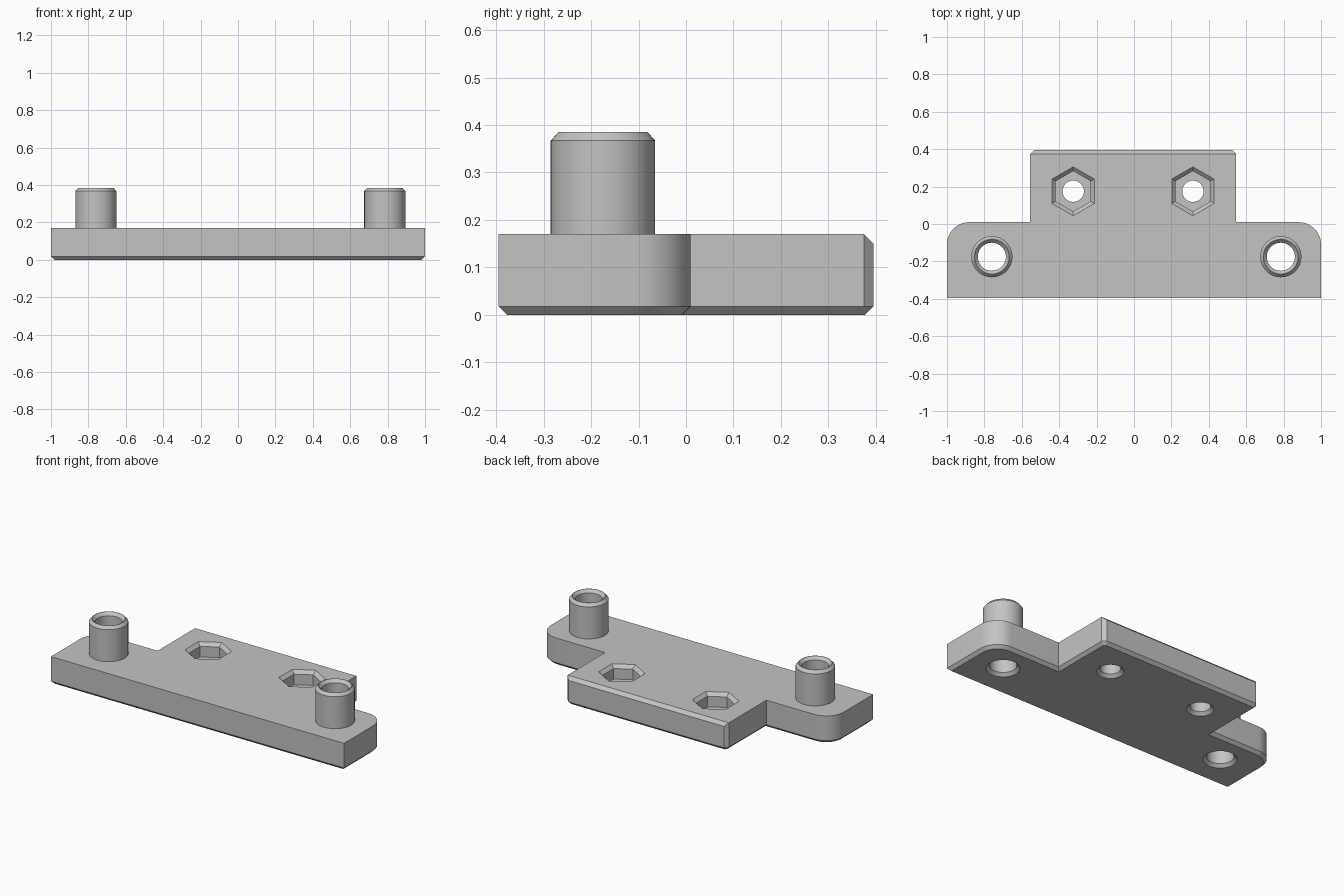
import bpy, bmesh, math
from mathutils import Vector

if "Cube" in bpy.data.objects:
    bpy.data.objects.remove(bpy.data.objects["Cube"])

grey = bpy.data.materials.new("light_grey")
grey.use_nodes = True
GREY = (0.55, 0.55, 0.55, 1)
grey.diffuse_color = GREY
grey.node_tree.nodes["Principled BSDF"].inputs["Base Color"].default_value = GREY

HEIGHT = 0.17
CHAMFER = 0.018
POSTS = [(-0.76, -0.175), (0.785, -0.175)]
NUTS = [(-0.325, 0.175), (0.315, 0.175)]


def finish(name, bm):
    bmesh.ops.recalc_face_normals(bm, faces=bm.faces)
    mesh = bpy.data.meshes.new(name)
    bm.to_mesh(mesh)
    bm.free()
    mesh.materials.append(grey)
    obj = bpy.data.objects.new(name, mesh)
    bpy.context.collection.objects.link(obj)
    return obj


def lathe(name, profile, centre, sides, ring=False):
    """Spin (radius, z) points; ring joins last to first, otherwise ends are capped."""
    bm = bmesh.new()
    rows = []
    for r, z in profile:
        angles = [2 * math.pi * i / sides + math.pi / 2 for i in range(sides)]
        rows.append([bm.verts.new((centre[0] + r * math.cos(a),
                                   centre[1] + r * math.sin(a), z)) for a in angles])
    pairs = list(zip(rows, rows[1:]))
    if ring:
        pairs.append((rows[-1], rows[0]))
    else:
        bm.faces.new(rows[0])
        bm.faces.new(rows[-1])
    for low, high in pairs:
        for i in range(sides):
            j = (i + 1) % sides
            bm.faces.new((low[i], low[j], high[j], high[i]))
    return finish(name, bm)


def smooth(obj):
    bpy.ops.object.select_all(action="DESELECT")
    obj.select_set(True)
    bpy.context.view_layer.objects.active = obj
    bpy.ops.object.shade_smooth_by_angle(angle=math.radians(25))


def arc(cx, cy, r, start, steps=12):
    angles = [math.radians(start + 90 * i / steps) for i in range(steps + 1)]
    return [(cx + r * math.cos(a), cy + r * math.sin(a)) for a in angles]


# Plate outline: long bar with rounded back corners and a tab with clipped corners
R, SHOULDER, BACK = 0.12, 0.01, 0.395
outline = [(-1, -BACK), (1, -BACK)]
outline += arc(1 - R, SHOULDER - R, R, 0)
outline += [(0.545, SHOULDER), (0.545, 0.375), (0.525, BACK),
            (-0.535, BACK), (-0.555, 0.375), (-0.555, SHOULDER)]
outline += arc(-1 + R, SHOULDER - R, R, 90)

bm = bmesh.new()
base = bm.faces.new([bm.verts.new((x, y, CHAMFER)) for x, y in outline])
top = bmesh.ops.extrude_face_region(bm, geom=[base], use_keep_orig=True)["geom"]
for v in top:
    if isinstance(v, bmesh.types.BMVert):
        v.co.z = HEIGHT
bmesh.ops.recalc_face_normals(bm, faces=bm.faces)

# Bottom edge chamfer
base = min(bm.faces, key=lambda f: f.calc_center_median().z)
bmesh.ops.inset_region(bm, faces=[base], thickness=CHAMFER, use_even_offset=True)
for v in base.verts:
    v.co.z = 0

# Sloped top edge at the back of the tab
cut = bmesh.ops.bisect_plane(bm, geom=bm.verts[:] + bm.edges[:] + bm.faces[:],
                             plane_co=Vector((0, 0.375, HEIGHT)),
                             plane_no=Vector((0, 1, 1)), clear_outer=True)
bmesh.ops.holes_fill(bm, edges=[e for e in bm.edges if e.is_boundary])
bmesh.ops.remove_doubles(bm, verts=bm.verts, dist=0.0005)
plate = finish("mounting_plate", bm)

# Bores under the posts, then bolt holes and hexagonal nut pockets
cutters = []
for c in POSTS:
    cutters.append(lathe("bore_cutter", [(0.103, -0.01), (0.075, 0.018), (0.075, 0.3)], c, 48))
for c in NUTS:
    cutters.append(lathe("bolt_cutter", [(0.085, -0.01), (0.057, 0.018), (0.057, 0.12)], c, 40))
    cutters.append(lathe("nut_cutter", [(0.108, 0.085), (0.108, 0.15), (0.142, 0.18)], c, 6))

bpy.context.view_layer.objects.active = plate
for cutter in cutters:
    mod = plate.modifiers.new("hole", "BOOLEAN")
    mod.operation = "DIFFERENCE"
    mod.solver = "EXACT"
    mod.object = cutter
    bpy.ops.object.modifier_apply(modifier=mod.name)
    bpy.data.objects.remove(cutter)
smooth(plate)

# Hollow posts with a chamfered rim inside and out
tube = [(0.075, HEIGHT), (0.11, HEIGHT), (0.11, 0.367),
        (0.094, 0.385), (0.092, 0.385), (0.075, 0.367)]
for side, c in zip(("right", "left"), POSTS):
    smooth(lathe(side + "_post", tube, c, 48, ring=True))
